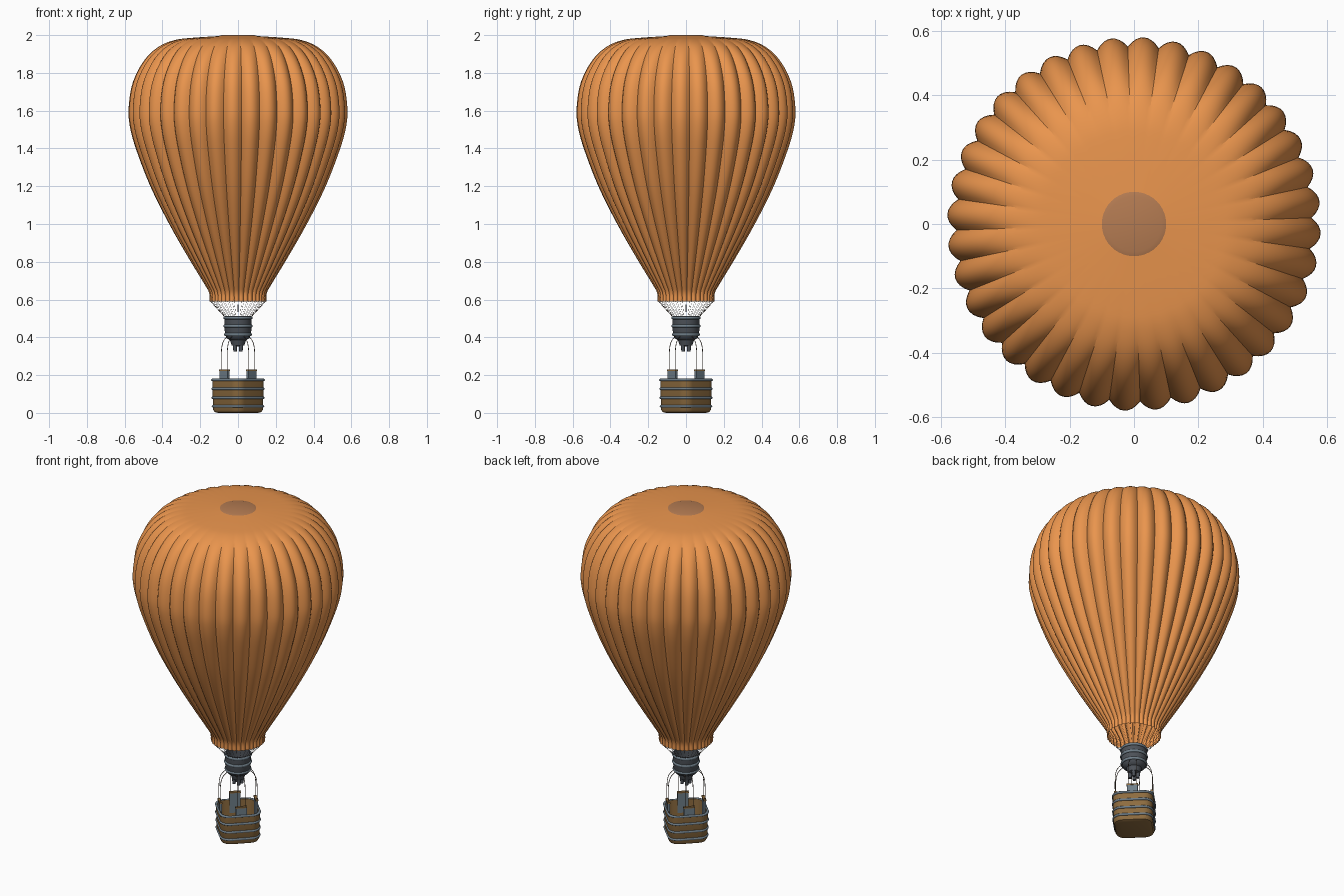
import bpy, bmesh, math
from mathutils import Vector, Matrix
from math import sin, cos, pi, radians

if "Cube" in bpy.data.objects:
    bpy.data.objects.remove(bpy.data.objects["Cube"])

LOBES = 36


def material(name, rgb):
    m = bpy.data.materials.new(name)
    m.diffuse_color = (*rgb, 1)
    m.use_nodes = True
    m.node_tree.nodes["Principled BSDF"].inputs["Base Color"].default_value = m.diffuse_color
    return m


ORANGE = material("orange_fabric", (0.82, 0.30, 0.075))
CAP = material("cap_brown", (0.46, 0.20, 0.085))
WICKER = material("wicker", (0.27, 0.15, 0.05))
STEEL = material("blue_grey", (0.16, 0.21, 0.25))
DARK = material("dark_metal", (0.075, 0.085, 0.10))
ROPE = material("rope", (0.12, 0.09, 0.07))


def finish(bm, name, mat, angle=40):
    bmesh.ops.recalc_face_normals(bm, faces=bm.faces)
    me = bpy.data.meshes.new(name)
    bm.to_mesh(me)
    bm.free()
    ob = bpy.data.objects.new(name, me)
    bpy.context.collection.objects.link(ob)
    me.materials.append(mat)
    bpy.ops.object.select_all(action='DESELECT')
    ob.select_set(True)
    bpy.context.view_layer.objects.active = ob
    bpy.ops.object.shade_smooth_by_angle(angle=radians(angle))
    return ob


def loft(bm, loops, cyclic=False, cap_start=False, cap_end=False):
    rows = [[bm.verts.new(p) for p in loop] for loop in loops]
    n = len(rows[0])
    pairs = list(zip(rows, rows[1:])) + ([(rows[-1], rows[0])] if cyclic else [])
    for a, b in pairs:
        for i in range(n):
            j = (i + 1) % n
            bm.faces.new((a[i], a[j], b[j], b[i]))
    if cap_start:
        bm.faces.new(rows[0])
    if cap_end:
        bm.faces.new(rows[-1])


def circle(r, z, n=40):
    return [(r * cos(2 * pi * i / n), r * sin(2 * pi * i / n), z) for i in range(n)]


def diamond(s, z, rad=0.055, n=8):
    """Rounded square of half side s, turned so its corners face the axes."""
    pts = []
    c = (s - rad) * math.sqrt(2)
    for k in range(4):
        a0 = k * pi / 2
        for i in range(n + 1):
            a = a0 - pi / 4 + i * pi / 2 / n
            pts.append((c * cos(a0) + rad * cos(a), c * sin(a0) + rad * sin(a), z))
    return pts


def gore_loop(r, z, depth, per=8):
    """Circle made of outward bulging lobes meeting in sharp seams."""
    pts = []
    for i in range(LOBES * per):
        a = radians(2) + 2 * pi * i / (LOBES * per)
        u = 2 * (i % per) / per - 1
        rr = r * (1 - depth * u * u)
        pts.append((rr * cos(a), rr * sin(a), z))
    return pts


def smooth_path(pts, steps=4):
    """Catmull-Rom interpolation through the points."""
    p = [Vector(q) for q in pts]
    p = [2 * p[0] - p[1]] + p + [2 * p[-1] - p[-2]]
    out = []
    for a, b, c, d in zip(p, p[1:], p[2:], p[3:]):
        for i in range(steps):
            t = i / steps
            out.append(0.5 * (2 * b + (c - a) * t + (2 * a - 5 * b + 4 * c - d) * t * t
                              + (3 * b - a - 3 * c + d) * t ** 3))
    return out + [p[-2]]


def wires(name, paths, radius, mat):
    cu = bpy.data.curves.new(name, 'CURVE')
    cu.dimensions = '3D'
    cu.bevel_depth = radius
    cu.bevel_resolution = 1
    for path in paths:
        sp = cu.splines.new('POLY')
        sp.points.add(len(path) - 1)
        for pt, co in zip(sp.points, path):
            pt.co = (*co, 1)
    cu.materials.append(mat)
    bpy.context.collection.objects.link(bpy.data.objects.new(name, cu))


# Envelope: radius, height, seam depth
profile = [(0.150, 0.590, 0.05), (0.153, 0.635, 0.05), (0.180, 0.685, 0.05), (0.262, 0.82, 0.05),
           (0.365, 1.00, 0.05), (0.465, 1.20, 0.05), (0.542, 1.40, 0.05), (0.574, 1.52, 0.05),
           (0.580, 1.61, 0.05), (0.566, 1.72, 0.05), (0.532, 1.81, 0.048), (0.478, 1.89, 0.042),
           (0.410, 1.945, 0.03), (0.330, 1.975, 0.016), (0.240, 1.986, 0.006), (0.086, 1.996, 0.0)]
bm = bmesh.new()
loft(bm, [gore_loop(*p) for p in smooth_path(profile)])
finish(bm, "envelope", ORANGE, 20)

# Crown cap
bm = bmesh.new()
loft(bm, [circle(0.10, 1.996), circle(0.086, 2.0)], cap_end=True)
finish(bm, "crown_cap", CAP)

# Fine wires from mouth to burner
wires("mouth_wires", [[(0.148 * cos(a), 0.148 * sin(a), 0.592), (0.072 * cos(a), 0.072 * sin(a), 0.508)]
                      for a in (2 * pi * k / LOBES + radians(2) for k in range(LOBES))], 0.0006, ROPE)

# Burner cup, open at the top
bm = bmesh.new()
cup = [(0.018, 0.352), (0.034, 0.358), (0.042, 0.385), (0.060, 0.395), (0.070, 0.42), (0.071, 0.512),
       (0.064, 0.512), (0.063, 0.425), (0.03, 0.40)]
loft(bm, [circle(r, z) for r, z in cup], cap_start=True, cap_end=True)
finish(bm, "burner_cup", DARK)

# Burner bands
bm = bmesh.new()
for r, z in ((0.071, 0.503), (0.071, 0.460), (0.068, 0.415)):
    loft(bm, [circle(r + 0.006 * cos(t), z + 0.008 * sin(t)) for t in (i * pi / 4 for i in range(8))], cyclic=True)
finish(bm, "burner_bands", STEEL, 60)

# Burner nozzles
bm = bmesh.new()
for k in range(4):
    a = pi / 4 + k * pi / 2
    bmesh.ops.create_cone(bm, cap_ends=True, segments=12, radius1=0.009, radius2=0.013, depth=0.06,
                          matrix=Matrix.Translation((0.022 * cos(a), 0.022 * sin(a), 0.355)))
finish(bm, "burner_nozzles", DARK)

# Basket: rounded bottom, hollow inside
bm = bmesh.new()
basket = [(0.090, 0.0), (0.102, 0.005), (0.108, 0.018), (0.111, 0.178), (0.103, 0.178), (0.100, 0.02)]
loft(bm, [diamond(s, z, 0.05) for s, z in basket], cap_start=True, cap_end=True)
finish(bm, "basket", WICKER)

# Basket bands
bm = bmesh.new()
for z in (0.035, 0.080, 0.128, 0.175):
    s = 0.108 + 0.018 * z
    loft(bm, [diamond(s + 0.006 * cos(t), z + 0.007 * sin(t)) for t in (i * pi / 4 for i in range(8))], cyclic=True)
finish(bm, "basket_bands", STEEL, 60)


# Rope posts at the middle of each basket wall
def wall_boxes(name, size, z, mat):
    bm = bmesh.new()
    for k in range(4):
        m = (Matrix.Rotation(pi / 4 + k * pi / 2, 4, 'Z') @ Matrix.Translation((0.101, 0, z))
             @ Matrix.Diagonal((*size, 1)))
        bmesh.ops.create_cube(bm, size=1, matrix=m)
    finish(bm, name, mat)


wall_boxes("rope_posts", (0.013, 0.060, 0.12), 0.162, STEEL)
wall_boxes("post_caps", (0.016, 0.064, 0.008), 0.225, WICKER)

# Suspension ropes, two per post
ropes = []
for k in range(4):
    rot = Matrix.Rotation(pi / 4 + k * pi / 2, 3, 'Z')
    for side in (-1, 1):
        pts = [(0.102, 0.022 * side, 0.20), (0.103, 0.022 * side, 0.28), (0.100, 0.022 * side, 0.345),
               (0.086, 0.020 * side, 0.383), (0.062, 0.017 * side, 0.405)]
        ropes.append([rot @ p for p in smooth_path(pts)])
wires("suspension_ropes", ropes, 0.0018, ROPE)
